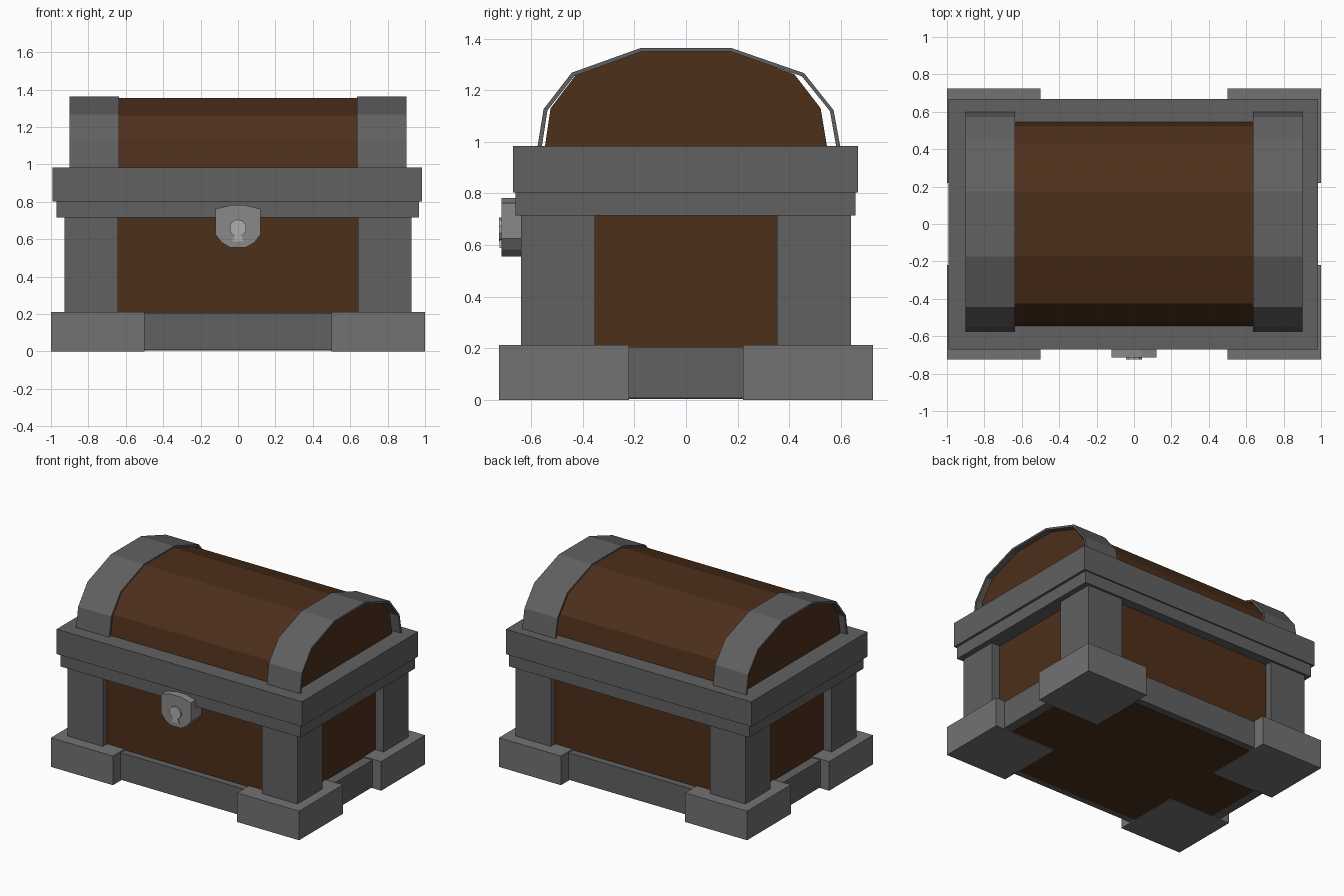
import bpy, bmesh, math
from mathutils import Vector

if "Cube" in bpy.data.objects:
    bpy.data.objects.remove(bpy.data.objects["Cube"])


def material(name, r, g, b):
    m = bpy.data.materials.new(name)
    m.diffuse_color = (r, g, b, 1)
    m.use_nodes = True
    m.node_tree.nodes["Principled BSDF"].inputs["Base Color"].default_value = m.diffuse_color
    return m


WOOD = material("dark_wood", 0.075, 0.029, 0.011)
IRON = material("dark_iron", 0.12, 0.12, 0.12)
FOOT = material("foot_iron", 0.17, 0.17, 0.17)
LOCK = material("lock_metal", 0.25, 0.25, 0.25)
KEY = material("keyhole_metal", 0.42, 0.42, 0.42)


def finish(name, bm, mat):
    bmesh.ops.recalc_face_normals(bm, faces=bm.faces[:])
    me = bpy.data.meshes.new(name)
    bm.to_mesh(me)
    bm.free()
    me.materials.append(mat)
    ob = bpy.data.objects.new(name, me)
    bpy.context.collection.objects.link(ob)
    return ob


def box(name, x, y, z, mat):
    """Box from (min, max) ranges."""
    bm = bmesh.new()
    bmesh.ops.create_cube(bm, size=1)
    for v in bm.verts:
        v.co = Vector([(r[0] + r[1]) / 2 + c * (r[1] - r[0])
                       for r, c in zip((x, y, z), v.co)])
    return finish(name, bm, mat)


def prism(name, pts, axis, a, b, mat):
    """Extrude a 2D profile along x (profile is y,z) or y (profile is x,z)."""
    bm = bmesh.new()
    vs = [bm.verts.new((a, p, q) if axis == 'x' else (p, a, q)) for p, q in pts]
    face = bm.faces.new(vs)
    ext = bmesh.ops.extrude_face_region(bm, geom=[face])['geom']
    step = Vector((b - a, 0, 0) if axis == 'x' else (0, b - a, 0))
    bmesh.ops.translate(bm, vec=step,
                        verts=[g for g in ext if isinstance(g, bmesh.types.BMVert)])
    return finish(name, bm, mat)


def span(s, lo, hi):
    return (lo, hi) if s > 0 else (-hi, -lo)


# wooden body and base rim
box("wood_body", (-.86, .86), (-.59, .59), (.004, .80), WOOD)
box("base_rim", (-.93, .93), (-.64, .64), (.008, .205), IRON)

# corner feet and posts
for sx, xn in ((-1, "left"), (1, "right")):
    for sy, yn in ((-1, "front"), (1, "back")):
        box(f"foot_{yn}_{xn}", span(sx, .5, 1), span(sy, .22, .725), (0, .212), FOOT)
        box(f"post_{yn}_{xn}", span(sx, .642, .927), span(sy, .352, .64), (.15, .75), IRON)

# stepped collar where body and lid meet
box("lower_collar", (-.97, .967), (-.66, .657), (.715, .805), IRON)
box("lid_collar", (-.993, .985), (-.67, .667), (.803, .984), IRON)

# faceted domed lid
dome = [(-.55, .96), (-.525, 1.13), (-.425, 1.262), (-.17, 1.355),
        (.17, 1.355), (.42, 1.262), (.522, 1.13), (.55, .96)]
prism("lid_dome", dome, 'x', -.86, .86, WOOD)

# iron bands, bowed slightly away from the dome
outer = [(-.579, .96), (-.552, 1.127), (-.443, 1.268), (-.175, 1.364),
         (.175, 1.364), (.458, 1.266), (.572, 1.123), (.602, .96)]
inner = [(-.562, .96), (-.537, 1.122), (-.433, 1.255), (-.172, 1.35),
         (.172, 1.35), (.449, 1.254), (.558, 1.119), (.586, .96)]
for s, n in ((-1, "left"), (1, "right")):
    a, b = span(s, .635, .902)
    prism(f"lid_band_{n}", outer + inner[::-1], 'x', a, b, IRON)

# lock plate with raised keyhole
half = [(.04, .782), (.12, .762), (.12, .625), (.088, .583), (.04, .555)]
plate = half + [(-x, z) for x, z in reversed(half)]
prism("lock_plate", plate, 'y', -.715, -.58, LOCK)
disc = [(.046 * math.cos(math.tau * (i + .5) / 10), .66 + .046 * math.sin(math.tau * (i + .5) / 10))
        for i in range(10)]
prism("keyhole_disc", disc, 'y', -.725, -.70, KEY)
prism("keyhole_slot", [(-.03, .588), (.03, .588), (.012, .635), (-.012, .635)],
      'y', -.722, -.70, KEY)
